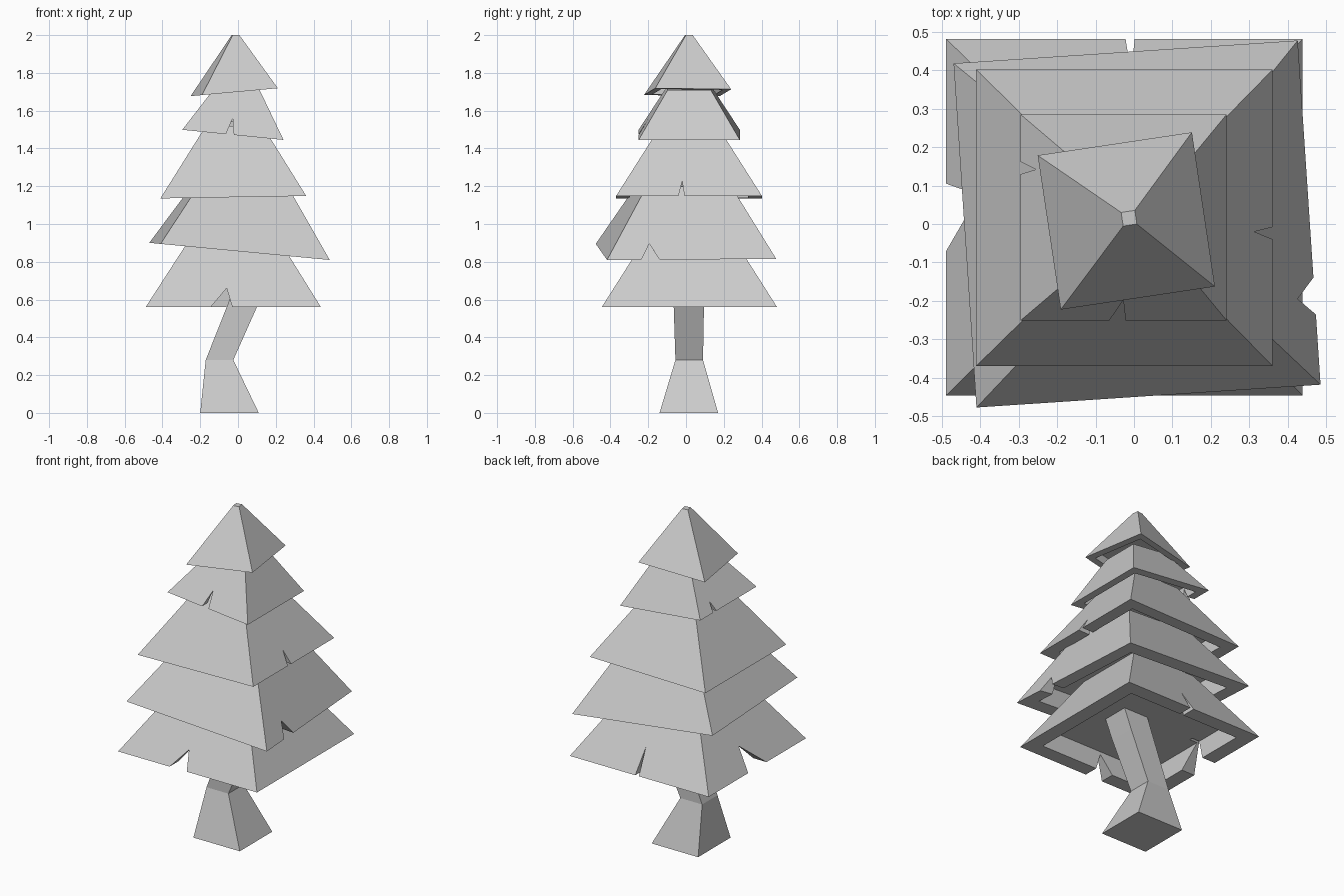
import bpy, bmesh
from math import cos, sin, radians

if "Cube" in bpy.data.objects:
    bpy.data.objects.remove(bpy.data.objects["Cube"])


def make_object(name, bm):
    bmesh.ops.recalc_face_normals(bm, faces=bm.faces)
    mesh = bpy.data.meshes.new(name)
    bm.to_mesh(mesh)
    bm.free()
    obj = bpy.data.objects.new(name, mesh)
    bpy.context.collection.objects.link(obj)
    return obj


def loft(name, rings):
    """Closed solid through a list of rings with equal point counts."""
    bm = bmesh.new()
    loops = [[bm.verts.new(p) for p in ring] for ring in rings]
    n = len(loops[0])
    for low, high in zip(loops, loops[1:]):
        for i in range(n):
            j = (i + 1) % n
            bm.faces.new((low[i], low[j], high[j], high[i]))
    bm.faces.new(loops[0])
    bm.faces.new(loops[-1])
    return make_object(name, bm)


def square(center, half, turn=0, tilt=0):
    """Square ring turned about z, with height sloping along x."""
    cx, cy, cz = center
    c, s = cos(radians(turn)), sin(radians(turn))
    ring = []
    for u, v in ((-1, -1), (1, -1), (1, 1), (-1, 1)):
        dx, dy = half * (u * c - v * s), half * (u * s + v * c)
        ring.append((cx + dx, cy + dy, cz + tilt * dx))
    return ring


def tier(name, base, half, top, top_half, turn=0, tilt=0, top_tilt=0):
    """Tapered branch tier with a shallow square recess underneath."""
    x, y, z = base
    lean = -tilt * 0.25 * half
    return loft(name, [
        square((x + lean, y, z + 0.25 * half), 0.81 * half, turn, tilt),
        square(base, 0.81 * half, turn, tilt),
        square(base, half, turn, tilt),
        square(top, top_half, turn, top_tilt)])


def notch(obj, side, a, b, tip, z0, z1, inner):
    """Cut a triangular nick into the rim on one side."""
    outer = inner + (0.5 if side in ("right", "back") else -0.5)
    outline = [(a, z0 - 0.08), (b, z0 - 0.08), (b, z0), (tip, z1), (a, z0)]
    along_y = side in ("left", "right")
    rings = [[(d, t, z) if along_y else (t, d, z) for t, z in outline]
             for d in (inner, outer)]
    cutter = loft(obj.name + "_" + side + "_cutter", rings)
    cutter.hide_render = True
    cutter.hide_viewport = False
    cutter.display_type = 'WIRE'
    mod = obj.modifiers.new("notch_" + side, 'BOOLEAN')
    mod.operation = 'DIFFERENCE'
    mod.solver = 'EXACT'
    mod.object = cutter


# bent trunk
loft("trunk", [
    square((-0.045, 0.015, 0), 0.155),
    square((-0.098, 0.017, 0.28), 0.073),
    square((0.02, 0.015, 0.56), 0.08),
    square((0.08, 0.015, 0.71), 0.082)])

# branch tiers from bottom to top
t1 = tier("branches_bottom", (-0.025, 0.018, 0.56), 0.464, (-0.02, 0.018, 0.96), 0.21)
t2 = tier("branches_lower", (0.008, 0, 0.855), 0.449, (0.025, 0, 1.22), 0.225,
          turn=3.8, tilt=-0.095, top_tilt=-0.095)
t3 = tier("branches_middle", (-0.025, 0.016, 1.142), 0.386, (-0.02, 0.016, 1.52), 0.15,
          tilt=0.017)
t4 = tier("branches_upper", (-0.027, 0.017, 1.472), 0.268, (0.0, 0.017, 1.72), 0.115,
          tilt=-0.1, top_tilt=-0.1)
tier("branches_tip", (-0.02, 0.008, 1.698), 0.203, (-0.013, 0.015, 2.0), 0.018,
     turn=8.5, tilt=0.09)

# broken nicks in the rims
notch(t1, "front", -0.145, -0.03, -0.06, 0.56, 0.66, -0.31)
notch(t1, "back", -0.022, 0.002, -0.008, 0.56, 0.70, 0.34)
notch(t1, "left", -0.07, 0.105, 0.075, 0.56, 0.69, -0.35)
notch(t2, "right", -0.235, -0.14, -0.195, 0.812, 0.895, 0.34)
notch(t3, "right", -0.04, -0.008, -0.02, 1.148, 1.225, 0.27)
notch(t4, "front", -0.065, -0.022, -0.028, 1.473, 1.56, -0.17)
notch(t4, "left", 0.13, 0.162, 0.142, 1.499, 1.55, -0.22)
